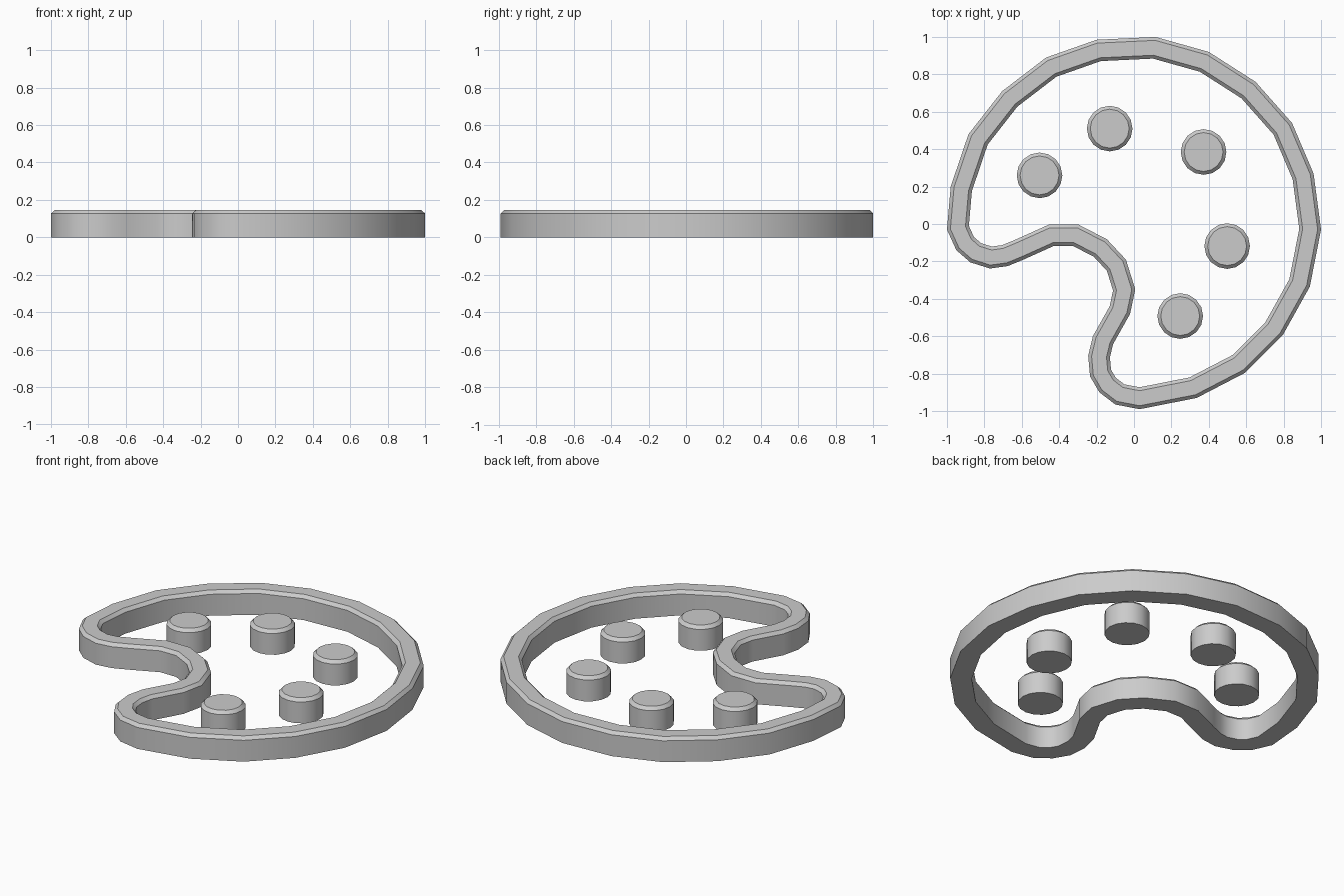
import bpy, bmesh, math
from mathutils import Vector

if "Cube" in bpy.data.objects:
    bpy.data.objects.remove(bpy.data.objects["Cube"])

HEIGHT, BEVEL, WALL = 0.145, 0.018, 0.115

# Outer outline of the palette rim, clockwise seen from above
OUTLINE = [(-.20, .985), (.115, 1), (.40, .92), (.65, .76), (.845, .54), (.96, .27),
           (1, -.03), (.94, -.335), (.795, -.595), (.595, -.795), (.335, -.93), (.03, -.99),
           (-.10, -.965), (-.185, -.90), (-.235, -.815), (-.245, -.705), (-.22, -.60),
           (-.13, -.44), (-.112, -.355), (-.145, -.25), (-.215, -.175), (-.325, -.118),
           (-.43, -.118), (-.59, -.19), (-.675, -.225), (-.77, -.238), (-.875, -.205),
           (-.95, -.14), (-1, -.03), (-.98, .20), (-.885, .48), (-.705, .71), (-.47, .89)]


def inset(points, d):
    """Mitred inward offset of a clockwise outline."""
    pts = [Vector(p) for p in points]
    out = []
    for i, p in enumerate(pts):
        a = (p - pts[i - 1]).normalized()
        b = (pts[(i + 1) % len(pts)] - p).normalized()
        na, nb = Vector((a.y, -a.x)), Vector((b.y, -b.x))
        out.append(p + (na + nb) * d / (1 + na.dot(nb)))
    return out


def build(name, loops, closed, location=(0, 0, 0)):
    """Skin a stack of loops; wrap around as a ring or cap both ends."""
    bm = bmesh.new()
    rings = [[bm.verts.new((p[0], p[1], z)) for p in pts] for pts, z in loops]
    n = len(rings[0])
    pairs = list(zip(rings, rings[1:]))
    if closed:
        pairs.append((rings[-1], rings[0]))
    else:
        bm.faces.new(rings[0])
        bm.faces.new(rings[-1])
    for r, s in pairs:
        for i in range(n):
            j = (i + 1) % n
            bm.faces.new((r[i], r[j], s[j], s[i]))
    bmesh.ops.recalc_face_normals(bm, faces=bm.faces)
    mesh = bpy.data.meshes.new(name)
    bm.to_mesh(mesh)
    bm.free()
    obj = bpy.data.objects.new(name, mesh)
    bpy.context.collection.objects.link(obj)
    obj.location = location
    bpy.ops.object.select_all(action='DESELECT')
    obj.select_set(True)
    bpy.context.view_layer.objects.active = obj
    bpy.ops.object.shade_smooth_by_angle(angle=math.radians(35))


# Palette rim: hollow wall with chamfered top edges
section = [(0, 0), (0, HEIGHT - BEVEL), (BEVEL, HEIGHT), (WALL - BEVEL, HEIGHT),
           (WALL, HEIGHT - BEVEL), (WALL, 0)]
build("palette_rim", [(inset(OUTLINE, d), z) for d, z in section], True)


# Paint dabs: short discs with chamfered tops
def circle(r, n=16):
    return [(r * math.cos(2 * math.pi * i / n), r * math.sin(2 * math.pi * i / n))
            for i in range(n)]


R = 0.122
for i, (x, y) in enumerate([(-.505, .26), (-.13, .51), (.372, .385), (.498, -.118), (.247, -.492)]):
    build(f"paint_dab_{i + 1}", [(circle(R), 0), (circle(R), HEIGHT - BEVEL),
                                 (circle(R - BEVEL), HEIGHT)], False, (x, y, 0))
